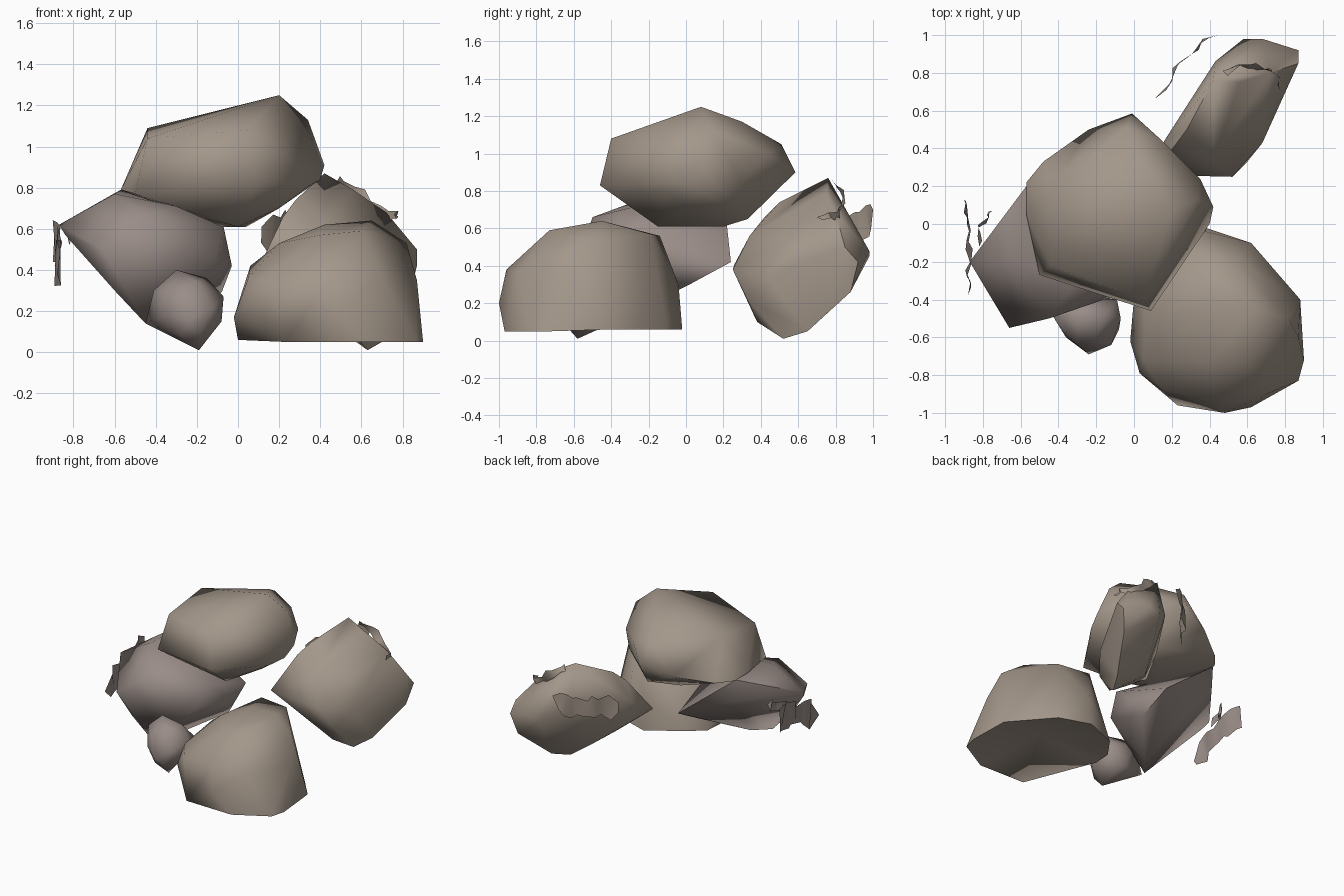
import bpy, bmesh, math, random
from mathutils import Vector

if "Cube" in bpy.data.objects:
    bpy.data.objects.remove(bpy.data.objects["Cube"])

random.seed(4)


def stone_material(name, color):
    m = bpy.data.materials.new(name)
    m.diffuse_color = (*color, 1)
    m.use_nodes = True
    m.node_tree.nodes["Principled BSDF"].inputs["Base Color"].default_value = m.diffuse_color
    return m


TAN = stone_material("tan_stone", (0.37, 0.31, 0.255))
MAUVE = stone_material("mauve_stone", (0.32, 0.265, 0.245))


def finish(bm, name, mat, angle=70):
    me = bpy.data.meshes.new(name)
    bm.to_mesh(me)
    bm.free()
    ob = bpy.data.objects.new(name, me)
    bpy.context.collection.objects.link(ob)
    me.materials.append(mat)
    bpy.ops.object.select_all(action='DESELECT')
    ob.select_set(True)
    bpy.context.view_layer.objects.active = ob
    bpy.ops.object.shade_smooth_by_angle(angle=math.radians(angle))
    return ob


def rock(name, pts, mat, hollow=None):
    """Closed hull boulder; hollow=(direction, depth) dents the flat side facing that way."""
    bm = bmesh.new()
    for p in pts:
        bm.verts.new(p)
    bmesh.ops.convex_hull(bm, input=bm.verts[:])
    bmesh.ops.delete(bm, geom=[v for v in bm.verts if not v.link_faces], context='VERTS')
    bmesh.ops.recalc_face_normals(bm, faces=bm.faces[:])
    bm.normal_update()
    if hollow:
        d = Vector(hollow[0]).normalized()
        side = [f for f in bm.faces if f.normal.dot(d) > 0.7]
        loop = [e for f in side for e in f.edges
                if any(g not in side for g in e.link_faces)]
        bmesh.ops.delete(bm, geom=side, context='FACES')
        rim = {v for e in loop for v in e.verts}
        mid = sum((v.co for v in rim), Vector()) / len(rim) - d * hollow[1]
        centre = bm.verts.new(mid)
        for e in loop:
            bm.faces.new((e.verts[0], e.verts[1], centre))
        bmesh.ops.recalc_face_normals(bm, faces=bm.faces[:])
    return finish(bm, name, mat)


def shard(name, path, width, mat, jitter=0.02):
    """Thin torn strip of stone skin along a path."""
    bm = bmesh.new()
    prev = None
    for i in range(len(path) - 1):
        a, b = Vector(path[i]), Vector(path[i + 1])
        for k in range(3):
            c = a.lerp(b, k / 3)
            w = width * random.uniform(0.4, 1)
            r = [Vector([random.uniform(-jitter, jitter) for _ in range(3)]) for _ in 'ab']
            pair = [bm.verts.new(c + r[0] + Vector((0, 0, w / 2))),
                    bm.verts.new(c + r[1] - Vector((0, 0, w / 2)))]
            if prev:
                bm.faces.new((prev[0], prev[1], pair[1], pair[0]))
            prev = pair
    tip = bm.verts.new(path[-1])
    bm.faces.new((prev[0], prev[1], tip))
    bmesh.ops.triangulate(bm, faces=bm.faces[:])
    return finish(bm, name, mat)


# Boulder resting on top
rock("top_boulder", [
    (-.57, .22, .79), (-.57, .05, .79), (-.50, -.27, .77), (.09, -.46, .83), (.05, -.40, 1.08),
    (.40, 0, .84), (.42, .09, .91), (.35, .24, .96), (.28, .30, .85), (.15, .44, 1.0),
    (-.01, .585, .90), (-.04, .51, 1.05), (-.24, .50, .84), (-.48, .33, .79),
    (-.44, -.22, 1.04), (-.44, .18, 1.09), (.20, .08, 1.25), (.34, .13, 1.13),
    (.06, .30, 1.17), (.33, -.10, .80), (0, -.15, .61), (-.08, .18, .61), (.04, .2, .61),
    (-.32, -.1, .69), (.1, .33, .65), (.2, 0, .70)], TAN)

# Front right boulder with an arched underside, lifted at its left front corner
rock("front_boulder", [
    (.03, -.79, .22), (-.02, -.62, .17), (0, -.42, .06), (.01, -.28, .06), (.1, -.15, .08),
    (.38, -.02, .06), (.62, -.1, .06), (.75, -.25, .07), (.88, -.4, .06), (.90, -.72, .05),
    (.87, -.83, .05), (.62, -.97, .05), (.23, -.96, .05), (.48, -1.0, .2), (.45, -.96, .38),
    (.15, -.88, .34), (.7, -.90, .36), (.65, -.45, .64), (.42, -.42, .62), (.6, -.73, .59),
    (.4, -.73, .57), (.2, -.5, .53), (.3, -.14, .56), (.55, -.19, .57), (.06, -.4, .42),
    (.38, -.04, .3), (.82, -.5, .53), (.87, -.6, .35), (.05, -.72, .36)],
    TAN, ((0, 0, -1), 0.09))

# Back right boulder, a slab leaning to the back
rock("back_boulder", [
    (.10, .26, .41), (.52, .25, .38), (.16, .44, .52), (.22, .42, .66), (.28, .5, .74),
    (.42, .76, .87), (.56, .75, .79), (.72, .8, .68), (.87, .92, .42), (.87, .85, .5),
    (.68, .43, .35), (.6, .33, .22), (.63, .52, .01), (.55, .38, .1), (.7, .65, .05),
    (.77, .77, .16), (.83, .88, .26), (.58, .98, .45), (.68, .98, .48), (.43, .86, .55),
    (.4, .6, .18), (.3, .42, .25), (.42, .34, .56)], TAN)

# Left boulder carrying the top one
rock("left_boulder", [
    (-.87, -.2, .62), (-.84, -.25, .57), (-.72, -.03, .70), (-.57, .2, .79), (-.6, -.2, .77),
    (-.3, -.3, .71), (-.66, -.55, .5), (-.45, -.5, .66), (-.07, -.28, .61), (-.03, -.05, .42),
    (-.1, -.38, .45), (-.1, .24, .42), (-.08, 0, .29), (-.45, -.42, .14), (-.35, -.3, .15),
    (-.6, -.45, .3), (-.56, .2, .62), (-.3, .21, .5)], MAUVE)

# Small stone at the front
rock("small_stone", [
    (-.30, -.50, .40), (-.15, -.48, .36), (-.07, -.5, .27), (-.08, -.56, .15), (-.19, -.58, .01),
    (-.28, -.62, .08), (-.45, -.45, .14), (-.41, -.52, .30), (-.24, -.69, .15), (-.18, -.66, .1),
    (-.3, -.64, .28), (-.2, -.6, .34), (-.12, -.64, .22), (-.09, -.40, .25), (-.2, -.38, .1),
    (-.36, -.60, .18), (-.35, -.40, .32)], MAUVE)

# Loose torn flakes
shard("back_flake", [(.13, .67, .57), (.22, .82, .6), (.33, .94, .62), (.45, 1.0, .7)], .2, TAN)
shard("back_rim_flake", [(.48, .80, .84), (.6, .84, .75), (.75, .82, .66), (.78, .70, .66)], .09, TAN)
shard("left_flake", [(-.89, .14, .54), (-.88, -.05, .52), (-.87, -.2, .46), (-.88, -.38, .38)], .2, MAUVE)
shard("left_small_flake", [(-.82, -.1, .56), (-.8, .02, .58), (-.75, .07, .6)], .07, MAUVE)
